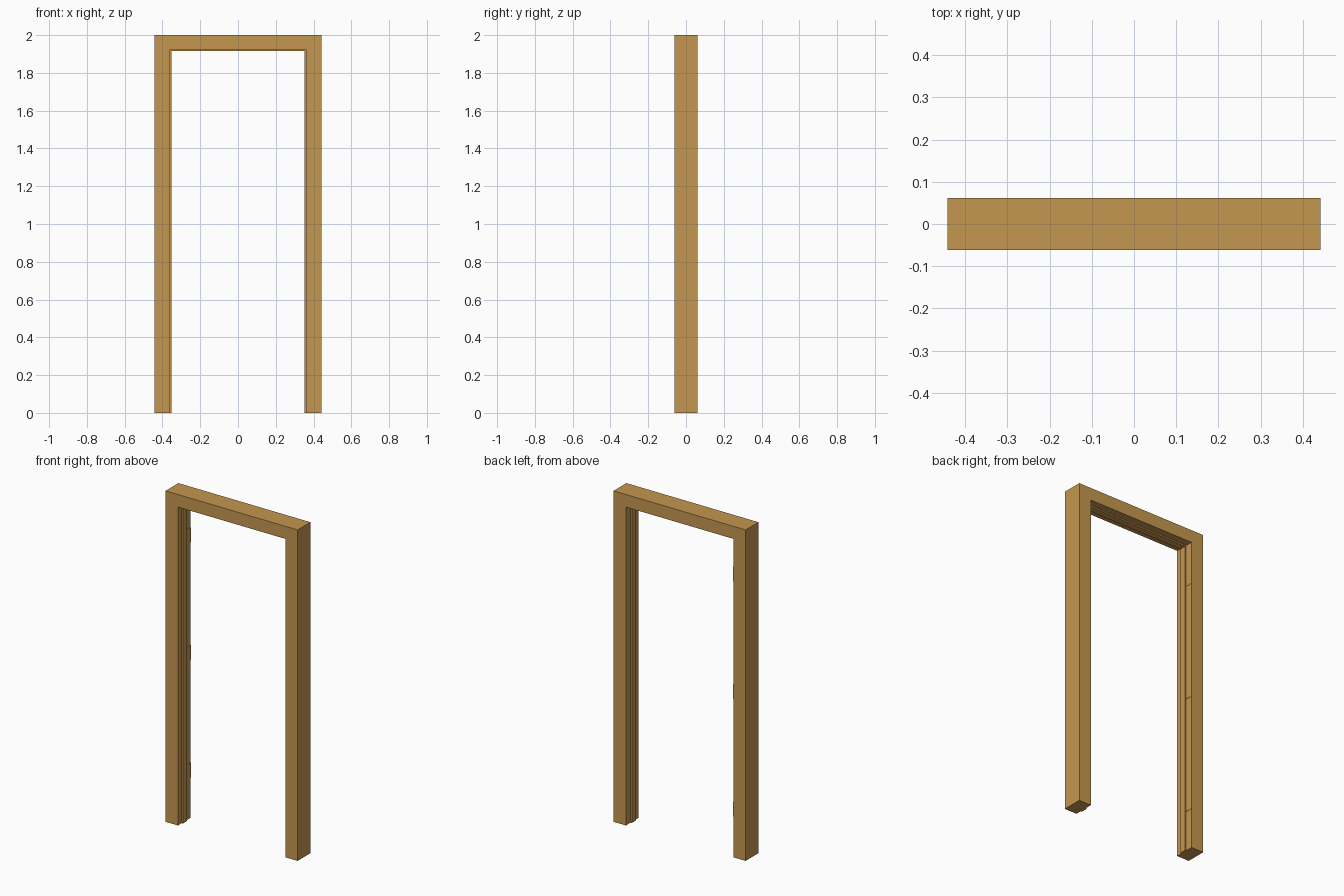
import bpy, bmesh

if "Cube" in bpy.data.objects:
    bpy.data.objects.remove(bpy.data.objects["Cube"])

W, H, D = 0.4415, 2.0, 0.0612   # outer half width, height, half depth

wood = bpy.data.materials.new("tan_wood")
wood.diffuse_color = (0.56, 0.31, 0.08, 1)
wood.use_nodes = True
wood.node_tree.nodes["Principled BSDF"].inputs["Base Color"].default_value = wood.diffuse_color


def add_object(name, bm):
    bmesh.ops.recalc_face_normals(bm, faces=bm.faces)
    me = bpy.data.meshes.new(name)
    bm.to_mesh(me)
    bm.free()
    me.materials.append(wood)
    ob = bpy.data.objects.new(name, me)
    bpy.context.collection.objects.link(ob)
    return ob


def prism(name, outline, y0, y1):
    """Extrude an x/z outline along y."""
    bm = bmesh.new()
    face = bm.faces.new([bm.verts.new((x, y0, z)) for x, z in outline])
    ext = bmesh.ops.extrude_face_region(bm, geom=[face])
    verts = [v for v in ext["geom"] if isinstance(v, bmesh.types.BMVert)]
    bmesh.ops.translate(bm, verts=verts, vec=(0, y1 - y0, 0))
    return add_object(name, bm)


def arch(xo, zo, xi, zi):
    """Upside-down U outline from outer and inner half widths and tops."""
    return [(-xo, 0), (-xo, zo), (xo, zo), (xo, 0),
            (xi, 0), (xi, zi), (-xi, zi), (-xi, 0)]


# Jambs and head in one piece
prism("door_frame", arch(W, H, 0.359, 1.924), -D, D)

# Raised door stop running around the opening
prism("door_stop", arch(0.3595, 1.9245, 0.351, 1.916), -0.025, 0.016)

# Thin hinge leaves in the rear rebate of one jamb
for i, z in enumerate((0.29, 1.0, 1.71)):
    x0, x1 = -0.3595, -0.3575
    prism(f"hinge_leaf_{i + 1}",
          [(x0, z - 0.045), (x1, z - 0.045), (x1, z + 0.045), (x0, z + 0.045)],
          0.017, 0.0605)
